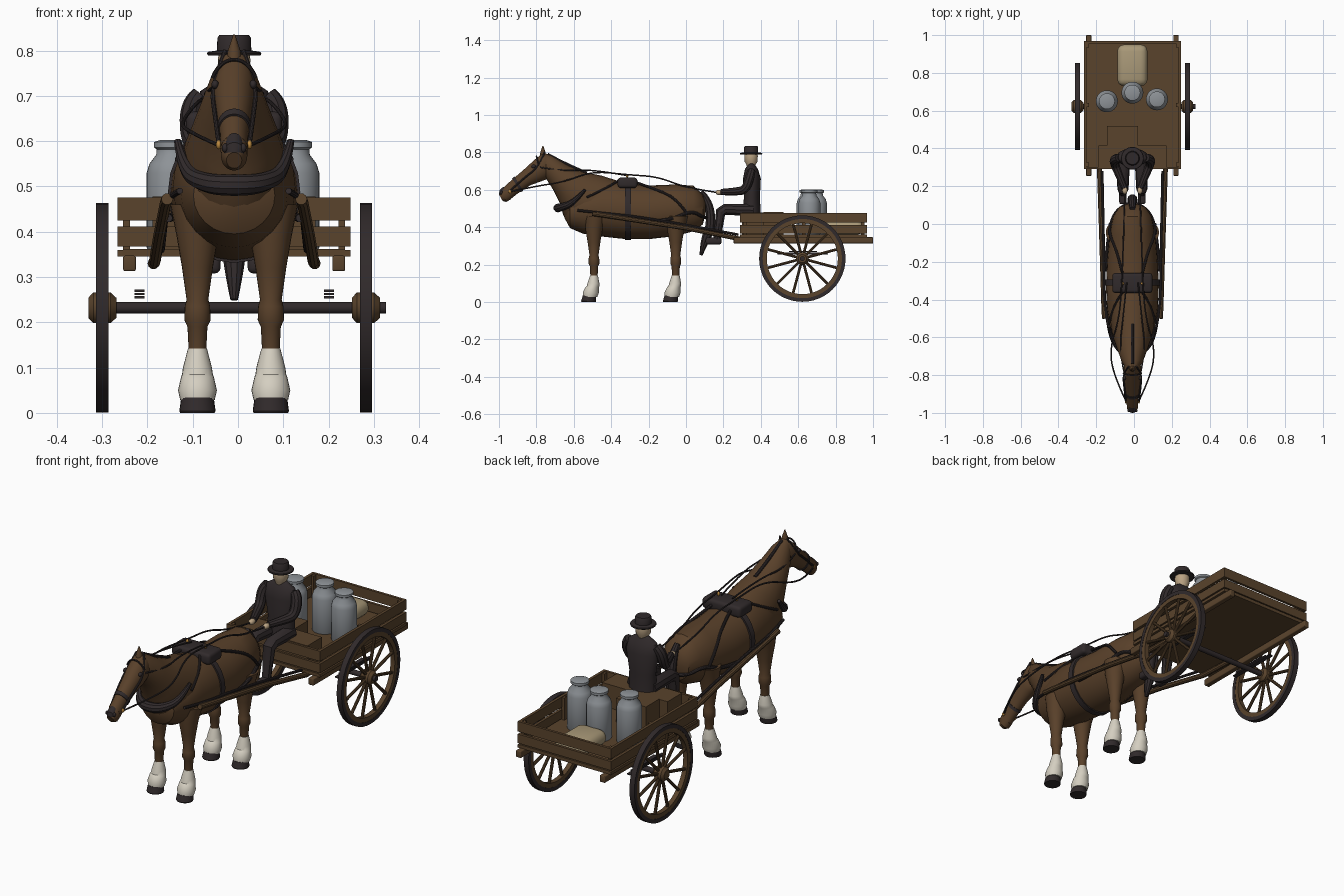
import bpy, bmesh, math
from mathutils import Vector, Matrix

if "Cube" in bpy.data.objects:
    bpy.data.objects.remove(bpy.data.objects["Cube"])

MID = -0.0085  # centre plane


def material(name, *rgb):
    m = bpy.data.materials.new(name)
    m.use_nodes = True
    m.diffuse_color = (*rgb, 1)
    m.node_tree.nodes["Principled BSDF"].inputs["Base Color"].default_value = (*rgb, 1)
    return m


COAT = material("brown coat", .1, .052, .023)
WOOD = material("cart wood", .1, .056, .025)
DARK = material("dark leather", .03, .023, .024)
WHITE = material("white sock", .66, .62, .53)
STEEL = material("can steel", .27, .29, .31)
SACK = material("sack cloth", .4, .32, .19)
SKIN = material("skin", .5, .37, .23)
BRASS = material("brass", .5, .25, .05)


def finish(name, bm, mat):
    bmesh.ops.recalc_face_normals(bm, faces=bm.faces)
    me = bpy.data.meshes.new(name)
    bm.to_mesh(me)
    bm.free()
    return place(name, me, mat)


def place(name, me, mat):
    me.materials.clear()
    me.materials.append(mat)
    for p in me.polygons:
        p.use_smooth = True
    me.set_sharp_from_angle(angle=math.radians(35))
    ob = bpy.data.objects.new(name, me)
    ob.location.x = MID
    bpy.context.collection.objects.link(ob)
    return ob


def skin_rings(name, rings, mat, capped=True):
    bm = bmesh.new()
    vs = [[bm.verts.new(p) for p in r] for r in rings]
    n = len(vs[0])
    pairs = list(zip(vs, vs[1:]))
    if not capped:
        pairs.append((vs[-1], vs[0]))
    for a, b in pairs:
        for i in range(n):
            j = (i + 1) % n
            bm.faces.new((a[i], a[j], b[j], b[i]))
    if capped:
        bm.faces.new(vs[0])
        bm.faces.new(vs[-1])
    return finish(name, bm, mat)


def loft(name, stations, mat, x=0, n=24):
    """Elliptical sections: top y, top z, bottom y, bottom z, half width."""
    rings = []
    for ty, tz, by, bz, w in stations:
        c, h = Vector((x, ty + by, tz + bz)), Vector((0, ty - by, tz - bz)) / 2
        c = Vector((x, c.y / 2, c.z / 2))
        rings.append([c + h * math.cos(t) + Vector((w * math.sin(t), 0, 0))
                      for t in (math.tau * i / n for i in range(n))])
    return skin_rings(name, rings, mat)


def lathe(name, profile, mat, at, axis="z", capped=True, n=32):
    """Turned part: profile of (radius, distance along axis)."""
    rings = []
    for r, h in profile:
        ring = [Vector((r * math.cos(math.tau * i / n), r * math.sin(math.tau * i / n), h))
                for i in range(n)]
        if axis == "x":
            ring = [Vector((p.z, p.x, p.y)) for p in ring]
        rings.append([p + Vector(at) for p in ring])
    return skin_rings(name, rings, mat, capped)


def box(name, lo, hi, mat, bevel=0):
    lo, hi = Vector(lo), Vector(hi)
    bm = bmesh.new()
    bmesh.ops.create_cube(bm, size=1)
    bmesh.ops.scale(bm, vec=hi - lo, verts=bm.verts)
    bmesh.ops.translate(bm, vec=(lo + hi) / 2, verts=bm.verts)
    if bevel:
        bmesh.ops.bevel(bm, geom=bm.edges[:], offset=bevel, segments=3,
                        profile=.5, affect="EDGES")
    return finish(name, bm, mat)


def ball(name, at, size, mat):
    bm = bmesh.new()
    bmesh.ops.create_uvsphere(bm, u_segments=20, v_segments=12, radius=1,
                              matrix=Matrix.Translation(at) @ Matrix.Diagonal((*size, 1)))
    return finish(name, bm, mat)


def tube(name, pts, r, mat, taper=None, straight=False):
    cu = bpy.data.curves.new(name, "CURVE")
    cu.dimensions = "3D"
    cu.bevel_depth, cu.bevel_resolution, cu.use_fill_caps = r, 3, True
    sp = cu.splines.new("POLY" if straight else "NURBS")
    sp.points.add(len(pts) - 1)
    for i, p in enumerate(pts):
        sp.points[i].co = (*p, 1)
        sp.points[i].radius = taper[i] if taper else 1
    sp.use_endpoint_u, sp.order_u, sp.resolution_u = True, 3, 6
    tmp = bpy.data.objects.new(name, cu)
    bpy.context.collection.objects.link(tmp)
    me = bpy.data.meshes.new_from_object(tmp.evaluated_get(bpy.context.evaluated_depsgraph_get()))
    bpy.data.objects.remove(tmp)
    return place(name, me, mat)


def pair(name, pts, r, mat, **kw):
    for side, s in (("left", 1), ("right", -1)):
        tube(f"{side}_{name}", [(s * x, y, z) for x, y, z in pts], r, mat, **kw)


# Horse body, neck and head
barrel = [(.105, .5, .03), (.09, .495, .08), (.04, .5, .122), (-.06, .49, .138), (-.19, .48, .143),
          (-.33, .487, .15), (-.45, .5, .15), (-.55, .49, .125), (-.62, .48, .085), (-.65, .48, .03)]
widths = (.03, .07, .103, .122, .134, .14, .135, .118, .09, .03)
loft("horse_body", [(y, z + h, y, z - h, w) for (y, z, h), w in zip(barrel, widths)], COAT)
loft("horse_neck", [(-.34, .64, -.6, .4, .12), (-.45, .675, -.655, .46, .112), (-.55, .695, -.675, .53, .096),
                    (-.64, .735, -.71, .6, .075), (-.72, .783, -.745, .655, .055),
                    (-.765, .8, -.77, .68, .03)], COAT)
loft("horse_head", [(-.72, .78, -.715, .7, .03), (-.765, .797, -.735, .66, .045), (-.81, .76, -.775, .645, .048),
                    (-.87, .705, -.83, .625, .04), (-.94, .645, -.9, .58, .031),
                    (-.975, .613, -.94, .548, .03)], COAT)
loft("muzzle", [(-.97, .617, -.935, .55, .03), (-.99, .598, -.96, .535, .029),
                (-1, .575, -.98, .54, .017)], COAT)
loft("nose_patch", [(-.975, .618, -.96, .565, .02), (-.997, .597, -.98, .555, .022), (-1, .575, -.99, .56, .01)], DARK)
lathe("forelock_ear", [(.017, 0), (.014, .025), (.002, .06)], COAT, (0, -.765, .775), n=12)
tube("mane", [(0, -.74, .79), (0, -.64, .735), (0, -.53, .69)], .008, DARK)
tube("tail", [(0, .08, .59), (0, .125, .54), (0, .135, .4), (0, .1, .33), (0, .08, .25)], .028, DARK,
     taper=(.5, .8, 1, .9, .3))
for s in (-1, 1):
    ball("eye", (s * .042, -.815, .725), (.008, .012, .01), DARK)
    ball("nostril", (s * .02, -.988, .585), (.007, .008, .01), DARK)

# Horse legs: height, forward shift, radius
limb = [(.46, .01, .06), (.39, 0, .046), (.32, 0, .034), (.25, 0, .024), (.235, 0, .028),
        (.205, 0, .029), (.19, 0, .022), (.13, 0, .019)]
sock = [(.142, 0, .021), (.1, -.003, .032), (.085, -.005, .034), (.08, -.01, .036), (.05, -.017, .043), (.028, -.02, .038)]
hoof = [(.034, -.024, .036), (.004, -.029, .04), (0, -.029, .038)]
for s in (-1, 1):
    for end, y0 in (("front", -.492), ("hind", -.055)):
        for part, prof, mat in (("leg", limb, COAT), ("sock", sock, WHITE), ("hoof", hoof, DARK)):
            loft(f"{end}_{part}", [(y0 + d + r, z, y0 + d - r, z, r) for z, d, r in prof], mat, x=s * .081)

# Harness
box("saddle_pad", (-.106, -.365, .61), (.106, -.26, .665), DARK, .015)
loft("girth", [(-.325, .646, -.325, .331, .146), (-.295, .643, -.295, .331, .146)], DARK)
tube("breast_collar", [(.125, -.54, .6), (.11, -.6, .53), (.06, -.67, .505), (0, -.69, .502),
                       (-.06, -.67, .505), (-.11, -.6, .53), (-.125, -.54, .6)], .02, DARK,
     taper=(.4, .8, 1.1, 1.2, 1.1, .8, .4))
pair("trace", [(.12, -.58, .49), (.148, -.45, .475), (.15, -.2, .45), (.16, .28, .36)], .007, DARK)
pair("breeching", [(.145, -.25, .43), (.132, -.1, .43), (.11, .03, .49), (.06, .095, .45), (0, .115, .45)], .009, DARK)
pair("hip_strap", [(.05, -.27, .64), (.08, -.15, .6), (.125, -.05, .55), (.12, 0, .48)], .007, DARK)
pair("shoulder_strap", [(.05, -.36, .65), (.1, -.42, .61), (.125, -.53, .56)], .006, DARK)
pair("rein", [(.033, -.94, .59), (.1, -.8, .62), (.12, -.66, .64), (.07, -.5, .7), (.055, -.31, .68),
              (.05, -.15, .67), (.045, 0, .61), (.04, .17, .585)], .004, DARK)
pair("check_rein", [(.045, -.78, .72), (.07, -.66, .7), (.05, -.5, .71), (.03, -.31, .675)], .004, DARK)
pair("cheek_strap", [(.02, -.755, .8), (.05, -.79, .72), (.043, -.87, .66), (.034, -.94, .595)], .005, DARK)
tube("brow_band", [(-.048, -.79, .74), (-.03, -.8, .78), (.03, -.8, .78), (.048, -.79, .74)], .004, DARK)
loft("nose_band", [(-.918, .672, -.87, .595, .037), (-.93, .66, -.882, .587, .0355)], DARK)
for s in (-1, 1):
    ball("bit_ring", (s * .034, -.94, .592), (.006, .01, .01), BRASS)
    ball("rein_ring", (s * .05, -.315, .675), (.007, .007, .01), BRASS)

# Cart bed with slatted sides
box("cart_floor", (-.245, .29, .345), (.245, .968, .362), WOOD)
for lo, hi in ((.345, .36), (.367, .412), (.425, .475)):
    for s in (-1, 1):
        a, b = sorted((s * .243, s * .257))
        box("side_board", (a, .29, lo), (b, .968, hi), WOOD)
    for y in (.29, .955):
        box("end_board", (-.245, y, lo), (.245, y + .013, hi), WOOD)
for s in (-1, 1):
    for y in (.305, .62, .935):
        a, b = sorted((s * .23, s * .245))
        box("corner_post", (a, y, .345), (b, y + .02, .472), WOOD)
    a, b = sorted((s * .217, s * .245))
    box("frame_rail", (a, .255, .313), (b, 1, .347), WOOD, .004)
    for i in range(3):
        a, b = sorted((s * .198, s * .22))
        box("leaf_spring", (a, .49 + i * .03, .253 + i * .007), (b, .76 - i * .03, .258 + i * .007), DARK)
pair("shaft", [(.148, -.5, .472), (.151, -.45, .465), (.165, 0, .395), (.175, .3, .335), (.178, .5, .33)],
     .013, WOOD, straight=True)
box("seat", (-.18, .3, .36), (.18, .415, .478), WOOD)
box("seat_back_box", (-.135, .415, .36), (.03, .52, .48), WOOD)

# Wheels and axle
WY, WZ = .622, .232
lathe("axle", [(.013, -.319), (.013, .335)], DARK, (0, WY, WZ), "x", n=16)
for s in (-1, 1):
    at = (s * .291, WY, WZ)
    for name, r0, r1, w, mat in (("tyre", .212, .231, .0135, DARK), ("wheel_rim", .19, .213, .012, WOOD)):
        lathe(name, [(r0, -w), (r1, -w), (r1, w), (r0, w)], mat, at, "x", False, 48)
    lathe("wheel_hub", [(.022, -.031), (.034, -.02), (.034, .018), (.022, .031)], WOOD, at, "x")
    for i in range(12):
        t = math.tau * (i + .5) / 12
        d = Vector((0, math.cos(t), math.sin(t)))
        tube("spoke", [Vector(at) + d * .02, Vector(at) + d * .2], .0075, WOOD, straight=True)

# Cargo
for x, y in ((-.135, .65), (0, .695), (.13, .66)):
    lathe("milk_can", [(.055, .36), (.058, .365), (.058, .53), (.052, .55), (.037, .57), (.036, .582),
                       (.042, .586), (.042, .598), (.03, .602)], STEEL, (x, y, 0))
box("sack", (-.08, .73, .36), (.08, .95, .435), SACK, .036)

# Driver
loft("torso", [(.4, .47, .3, .47, .07), (.395, .56, .31, .56, .068), (.4, .66, .305, .66, .085),
               (.385, .71, .315, .71, .075), (.365, .74, .335, .74, .03)], DARK)
lathe("head", [(.022, .72), (.025, .735), (.034, .75), (.036, .78), (.032, .805)], SKIN, (0, .348, 0), n=20)
lathe("hat", [(.058, .789), (.06, .793), (.058, .797), (.038, .8), (.037, .828), (.033, .834)], DARK, (0, .348, 0))
pair("arm", [(.075, .35, .7), (.095, .345, .68), (.095, .32, .6), (.075, .27, .59), (.042, .19, .588)], .024, DARK,
     taper=(.9, 1.1, 1, .9, .7))
pair("driver_leg", [(.045, .36, .49), (.05, .21, .495), (.05, .185, .48), (.05, .165, .33)], .031, DARK,
     taper=(1.1, 1, .95, .65), straight=True)
for s in (-1, 1):
    ball("hand", (s * .04, .178, .586), (.014, .02, .014), SKIN)
    box("boot", (s * .05 - .02, .105, .308), (s * .05 + .02, .19, .345), DARK, .012)
